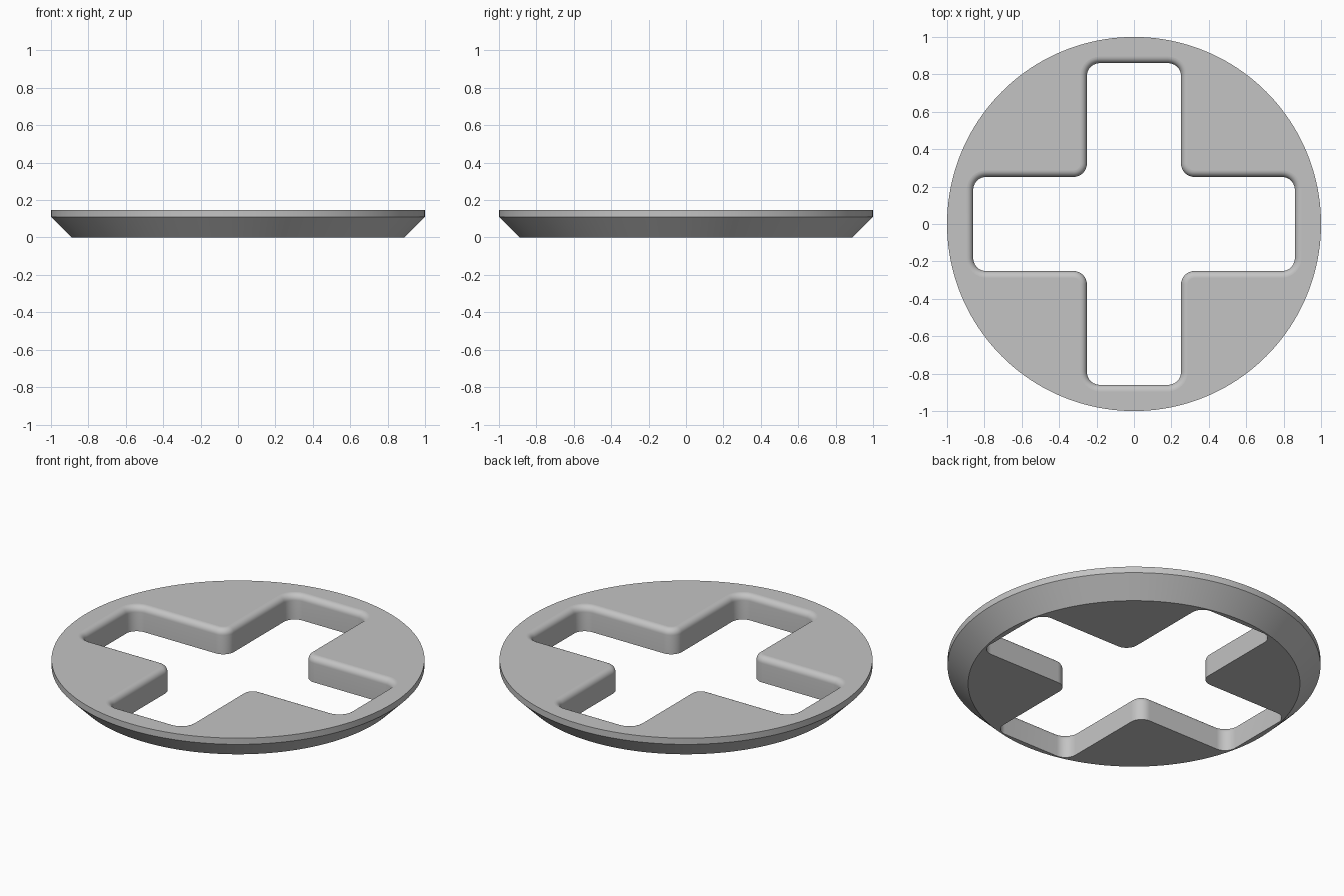
import bpy
import bmesh
from math import sin, cos, pi, radians
from mathutils import Vector, Matrix

cube = bpy.data.objects.get("Cube")
if cube:
    bpy.data.objects.remove(cube)

HEIGHT, CHAMFER_TOP = 0.147, 0.11
RADIUS, BASE_RADIUS = 1.0, 0.89
ARM_LENGTH, ARM_WIDTH = 0.86, 0.252    # half sizes of the cross opening
CORNER, FILLET = 0.07, 0.035
SEGMENTS, ARC_STEPS, FILLET_STEPS = 160, 10, 8


def circle(radius, z):
    return [Vector((radius * cos(2 * pi * i / SEGMENTS),
                    radius * sin(2 * pi * i / SEGMENTS), z)) for i in range(SEGMENTS)]


def cross(grow, z):
    """Rounded plus outline, widened outwards by grow."""
    inset = ARM_WIDTH - CORNER
    tip = ARM_LENGTH - CORNER
    elbow = ARM_WIDTH + CORNER
    # centre, arc start, arc sweep, radius for one quarter
    corners = [((tip, inset), 0, pi / 2, CORNER + grow),
               ((elbow, elbow), 1.5 * pi, -pi / 2, CORNER - grow),
               ((inset, tip), 0, pi / 2, CORNER + grow)]
    points = []
    for quarter in range(4):
        turn = Matrix.Rotation(quarter * pi / 2, 3, 'Z')
        for (cx, cy), start, sweep, r in corners:
            for i in range(ARC_STEPS + 1):
                a = start + sweep * i / ARC_STEPS
                points.append(turn @ Vector((cx + r * cos(a), cy + r * sin(a), z)))
    return points


def loft(bm, loops):
    """Skin consecutive loops; return the edges of the first and last loop."""
    rings = [[bm.verts.new(p) for p in loop] for loop in loops]
    n = len(rings[0])
    for low, high in zip(rings, rings[1:]):
        for i in range(n):
            j = (i + 1) % n
            bm.faces.new((low[i], low[j], high[j], high[i]))
    return [[bm.edges.get((ring[i], ring[(i + 1) % n])) for i in range(n)]
            for ring in (rings[0], rings[-1])]


bm = bmesh.new()

# Outer rim: sloped underside and short upright edge
rim_bottom, rim_top = loft(bm, [circle(BASE_RADIUS, 0),
                                circle(RADIUS, CHAMFER_TOP),
                                circle(RADIUS, HEIGHT)])

# Cross opening: straight wall with a rounded upper lip
wall = [cross(0, 0)]
for i in range(FILLET_STEPS + 1):
    a = pi / 2 * i / FILLET_STEPS
    wall.append(cross(FILLET * (1 - cos(a)), HEIGHT - FILLET + FILLET * sin(a)))
hole_bottom, hole_top = loft(bm, wall)

# Flat top and bottom between rim and opening
for edges, up in ((rim_bottom + hole_bottom, -1), (rim_top + hole_top, 1)):
    bmesh.ops.triangle_fill(bm, use_beauty=True, edges=edges, normal=(0, 0, up))
bmesh.ops.recalc_face_normals(bm, faces=bm.faces[:])

mesh = bpy.data.meshes.new("cross_cut_disc")
bm.to_mesh(mesh)
bm.free()
disc = bpy.data.objects.new("cross_cut_disc", mesh)
bpy.context.collection.objects.link(disc)

# Colour
grey = bpy.data.materials.new("plain_grey")
grey.use_nodes = True
colour = (0.55, 0.55, 0.55, 1)
grey.diffuse_color = colour
grey.node_tree.nodes["Principled BSDF"].inputs["Base Color"].default_value = colour
mesh.materials.append(grey)

# Smooth walls, flat caps
bpy.ops.object.select_all(action='DESELECT')
disc.select_set(True)
bpy.context.view_layer.objects.active = disc
bpy.ops.object.shade_smooth_by_angle(angle=radians(30))
for face in mesh.polygons:
    if abs(face.normal.z) > 0.999:
        face.use_smooth = False
